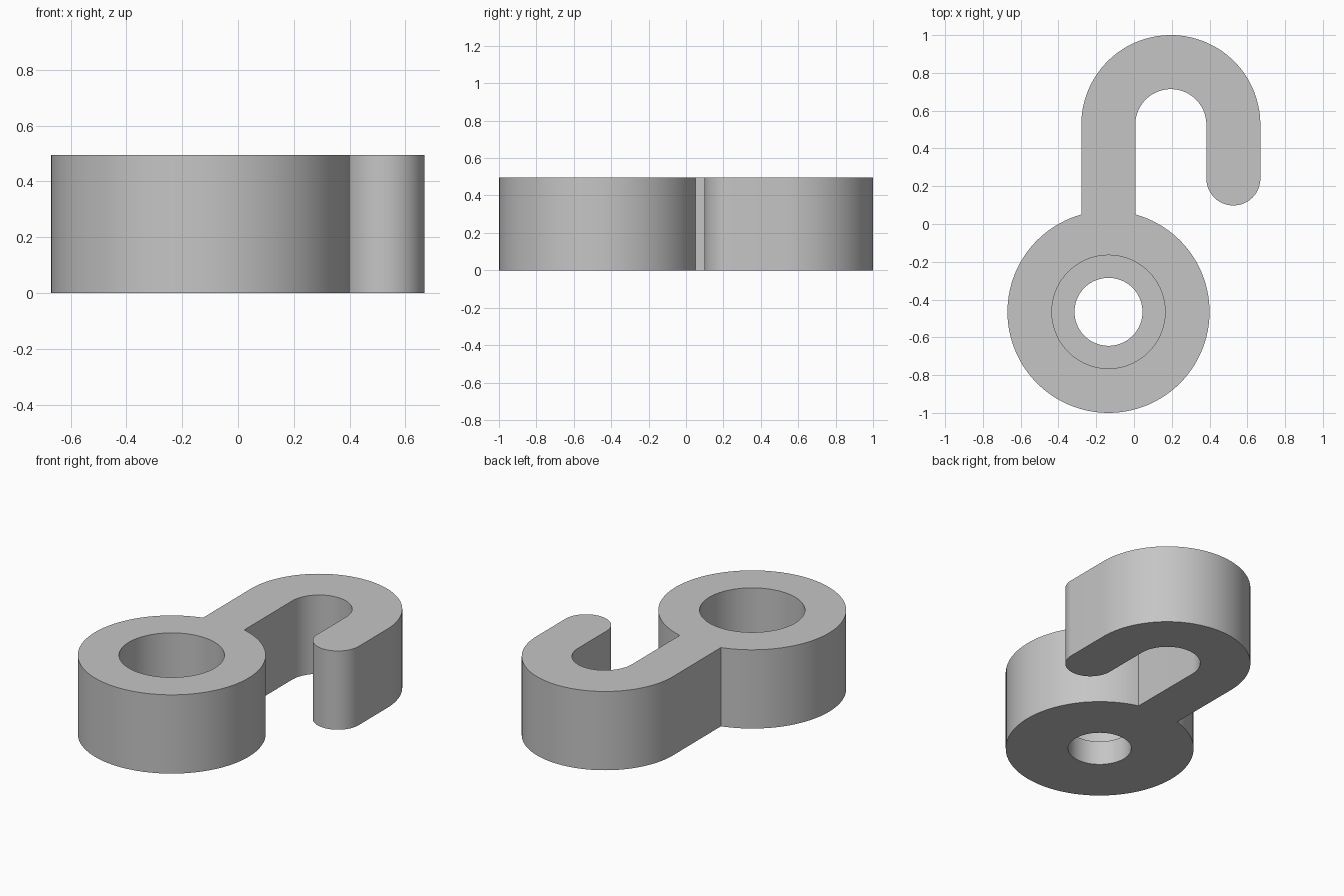
import bpy, bmesh
from math import sin, cos, asin, pi, radians

if "Cube" in bpy.data.objects:
    bpy.data.objects.remove(bpy.data.objects["Cube"], do_unlink=True)

HEIGHT = 0.495
LEDGE = 0.15                    # floor of the wide bore
EYE, EYE_R = (-0.135, -0.465), 0.535
BEND, OUT_R, IN_R = (0.195, 0.526), 0.474, 0.188
BAR = (OUT_R - IN_R) / 2        # half width of the hook bar
TIP = (BEND[0] + (OUT_R + IN_R) / 2, 0.241)

steel = bpy.data.materials.new("plain grey")
steel.use_nodes = True
GREY = (0.56, 0.56, 0.56, 1)
steel.diffuse_color = GREY
steel.node_tree.nodes["Principled BSDF"].inputs["Base Color"].default_value = GREY


def arc(centre, radius, start, end, steps):
    """Points along an arc, both ends included."""
    angles = [start + (end - start) * i / steps for i in range(steps + 1)]
    return [(centre[0] + radius * cos(a), centre[1] + radius * sin(a)) for a in angles]


def prism(name, outline, bottom, top):
    """Solid made by extruding a flat outline upward."""
    bm = bmesh.new()
    base = bm.faces.new([bm.verts.new((x, y, bottom)) for x, y in outline])
    cap = bmesh.ops.extrude_face_region(bm, geom=[base], use_keep_orig=True)
    moved = [v for v in cap["geom"] if isinstance(v, bmesh.types.BMVert)]
    bmesh.ops.translate(bm, verts=moved, vec=(0, 0, top - bottom))
    bmesh.ops.recalc_face_normals(bm, faces=bm.faces)
    mesh = bpy.data.meshes.new(name)
    bm.to_mesh(mesh)
    bm.free()
    mesh.materials.append(steel)
    obj = bpy.data.objects.new(name, mesh)
    bpy.context.collection.objects.link(obj)
    return obj


# Eye and hook share one outline
meet = asin(BAR / EYE_R)
outline = (arc(EYE, EYE_R, pi / 2 + meet, 2.5 * pi - meet, 96)
           + arc(BEND, IN_R, pi, 0, 40)
           + arc(TIP, BAR, pi, 2 * pi, 36)
           + arc(BEND, OUT_R, 0, pi, 56))
hook = prism("eye_hook", outline, 0, HEIGHT)

# Stepped bore through the eye
for name, radius, floor in (("wide_bore", 0.30, LEDGE), ("through_bore", 0.18, -0.1)):
    cutter = prism(name, arc(EYE, radius, 0, 2 * pi, 72)[:-1], floor, HEIGHT + 0.1)
    cutter.hide_render = True
    bpy.context.view_layer.objects.active = hook
    cut = hook.modifiers.new(name, 'BOOLEAN')
    cut.operation = 'DIFFERENCE'
    cut.solver = 'EXACT'
    cut.object = cutter
    bpy.ops.object.modifier_apply(modifier=cut.name)
    bpy.data.objects.remove(cutter, do_unlink=True)

# Smooth curved walls, sharp rims
bpy.ops.object.select_all(action='DESELECT')
hook.select_set(True)
bpy.context.view_layer.objects.active = hook
bpy.ops.object.shade_smooth_by_angle(angle=radians(30))
